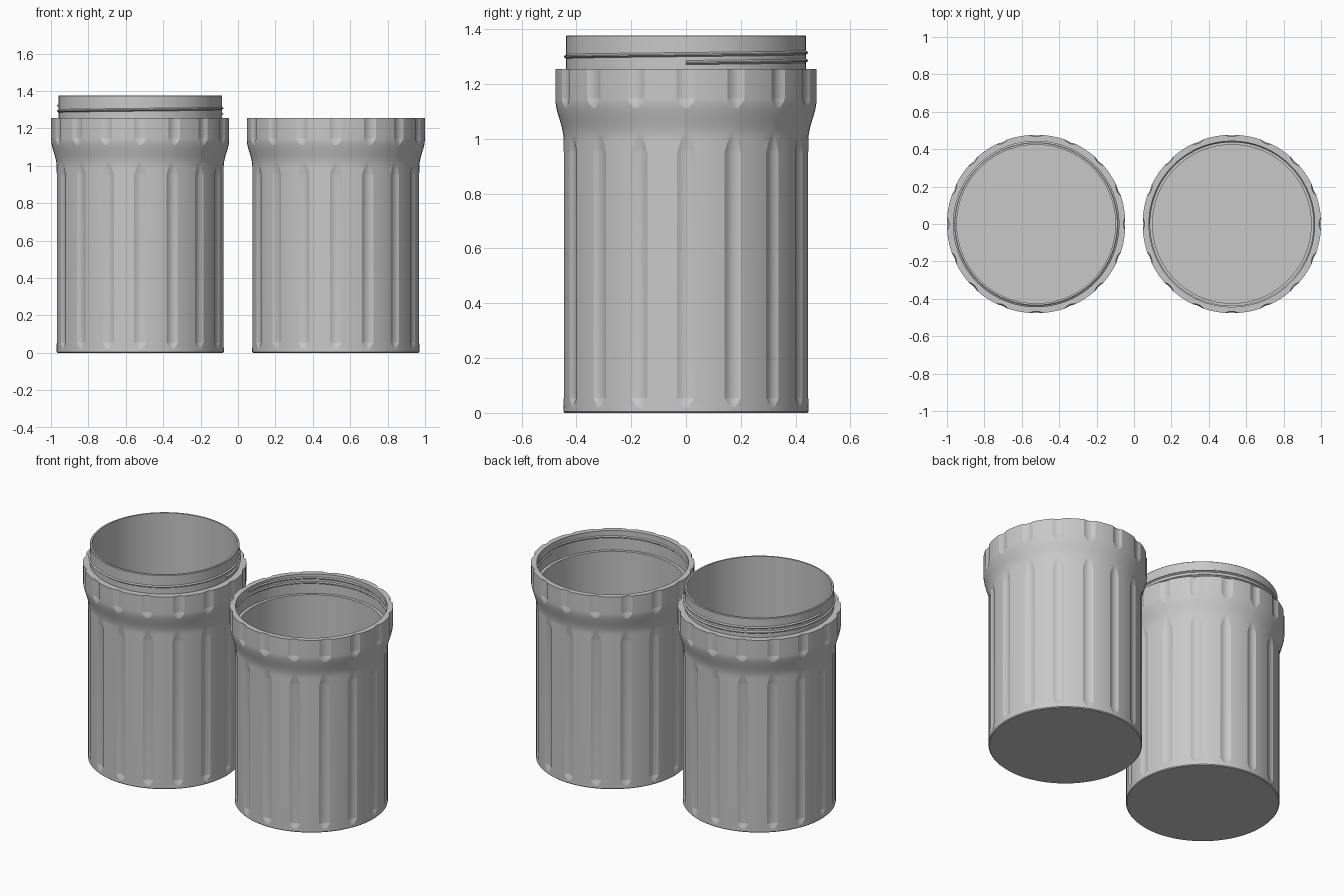
import bpy
import bmesh
import math

if "Cube" in bpy.data.objects:
    bpy.data.objects.remove(bpy.data.objects["Cube"], do_unlink=True)

plastic = bpy.data.materials.new("grey_plastic")
plastic.use_nodes = True
GREY = (0.58, 0.58, 0.58, 1.0)
plastic.diffuse_color = GREY
plastic.node_tree.nodes["Principled BSDF"].inputs["Base Color"].default_value = GREY

FLUTES = 16
BODY_R, COLLAR_R, NECK_R, BORE_R = 0.447, 0.477, 0.437, 0.424
SHOULDER_Z = 1.255
FLUTE_HALF, FLUTE_DEPTH = 0.032, 0.010
ARC, LAND = 8, 4          # columns across a flute and across the land beside it


def finish(bm, name, x):
    bmesh.ops.recalc_face_normals(bm, faces=bm.faces)
    mesh = bpy.data.meshes.new(name)
    bm.to_mesh(mesh)
    bm.free()
    obj = bpy.data.objects.new(name, mesh)
    obj.location.x = x
    mesh.materials.append(plastic)
    bpy.context.collection.objects.link(obj)
    bpy.ops.object.select_all(action='DESELECT')
    obj.select_set(True)
    bpy.context.view_layer.objects.active = obj
    bpy.ops.object.shade_smooth_by_angle(angle=math.radians(13))
    return obj


def ramp(z, start, end):
    return min(1.0, max(0.0, (z - start) / (end - start)))


def outer_radius(z):
    t = ramp(z, 1.0, 1.145)
    return BODY_R + (COLLAR_R - BODY_R) * t * t * (3 - 2 * t)


def flute_amount(z):
    """Depth of the flutes, running out at the base, shoulder and collar."""
    body = min(ramp(z, 0.022, 0.055), 1 - ramp(z, 0.95, 1.015))
    return max(body, ramp(z, 1.112, 1.147))


def spread(a, b, n):
    return [a + (b - a) * i / n for i in range(n + 1)]


def ring(bm, r, z, amount=0.0, width=1.0):
    """One fluted ring; the columns follow the edges of the flutes."""
    pitch = math.tau / FLUTES
    half = FLUTE_HALF / BODY_R * width
    verts = []
    for k in range(FLUTES):
        cols = []
        for u in spread(-1, 1, ARC):
            cols.append((u * half, FLUTE_DEPTH * amount * (1 - u * u)))
        for a in spread(half, pitch - half, LAND)[1:-1]:
            cols.append((a, 0.0))
        for a, cut in cols:
            a += k * pitch
            verts.append(bm.verts.new(((r - cut) * math.cos(a), (r - cut) * math.sin(a), z)))
    return verts


def container(name, x, inside):
    bm = bmesh.new()
    rings = [ring(bm, BODY_R - 0.005, 0), ring(bm, BODY_R, 0.005)]
    # Fluted wall, shoulder and collar
    heights = (spread(0.022, 0.055, 5) + spread(0.95, 1.015, 6)
               + spread(1.03, 1.1, 5) + spread(1.112, 1.147, 5) + [SHOULDER_Z])
    for z in heights:
        f = flute_amount(z)
        rings.append(ring(bm, outer_radius(z), z, f, max(0.3, math.sqrt(f))))
    # Neck or socket, then the bore down to the floor
    for r, z in inside:
        rings.append(ring(bm, r, z))
    for low, high in zip(rings, rings[1:]):
        for i in range(len(low)):
            j = (i + 1) % len(low)
            bm.faces.new((low[i], low[j], high[j], high[i]))
    bm.faces.new(rings[0])
    bm.faces.new(rings[-1])
    return finish(bm, name, x)


def thread(name, x, root, crest, z0, pitch, turns):
    """Triangular ridge swept along a helix."""
    bm = bmesh.new()
    steps = int(96 * turns)
    sections = []
    for i in range(steps + 1):
        a = math.tau * turns * i / steps
        z = z0 + pitch * a / math.tau
        profile = [(root, z - 0.009), (crest, z - 0.002), (crest, z + 0.002), (root, z + 0.009)]
        sections.append([bm.verts.new((r * math.cos(a), r * math.sin(a), h)) for r, h in profile])
    for s, t in zip(sections, sections[1:]):
        for i in range(4):
            j = (i + 1) % 4
            bm.faces.new((s[i], s[j], t[j], t[i]))
    bm.faces.new(sections[0])
    bm.faces.new(sections[-1])
    return finish(bm, name, x)


CENTRE = COLLAR_R - 1.0
FLOOR = 0.025

# Container with the raised neck
container("necked_container", CENTRE, [
    (NECK_R, SHOULDER_Z), (NECK_R, 1.374), (NECK_R - 0.003, 1.377),
    (BORE_R, 1.377), (BORE_R, FLOOR)])
thread("neck_thread", CENTRE, NECK_R - 0.002, 0.445, 1.278, 0.029, 1.5)

# Container with the matching socket
container("socket_container", -CENTRE, [
    (0.443, SHOULDER_Z), (0.443, 1.13), (BORE_R, 1.13), (BORE_R, FLOOR)])
thread("socket_thread", -CENTRE, 0.445, 0.437, 1.19, 0.029, 1.5)
